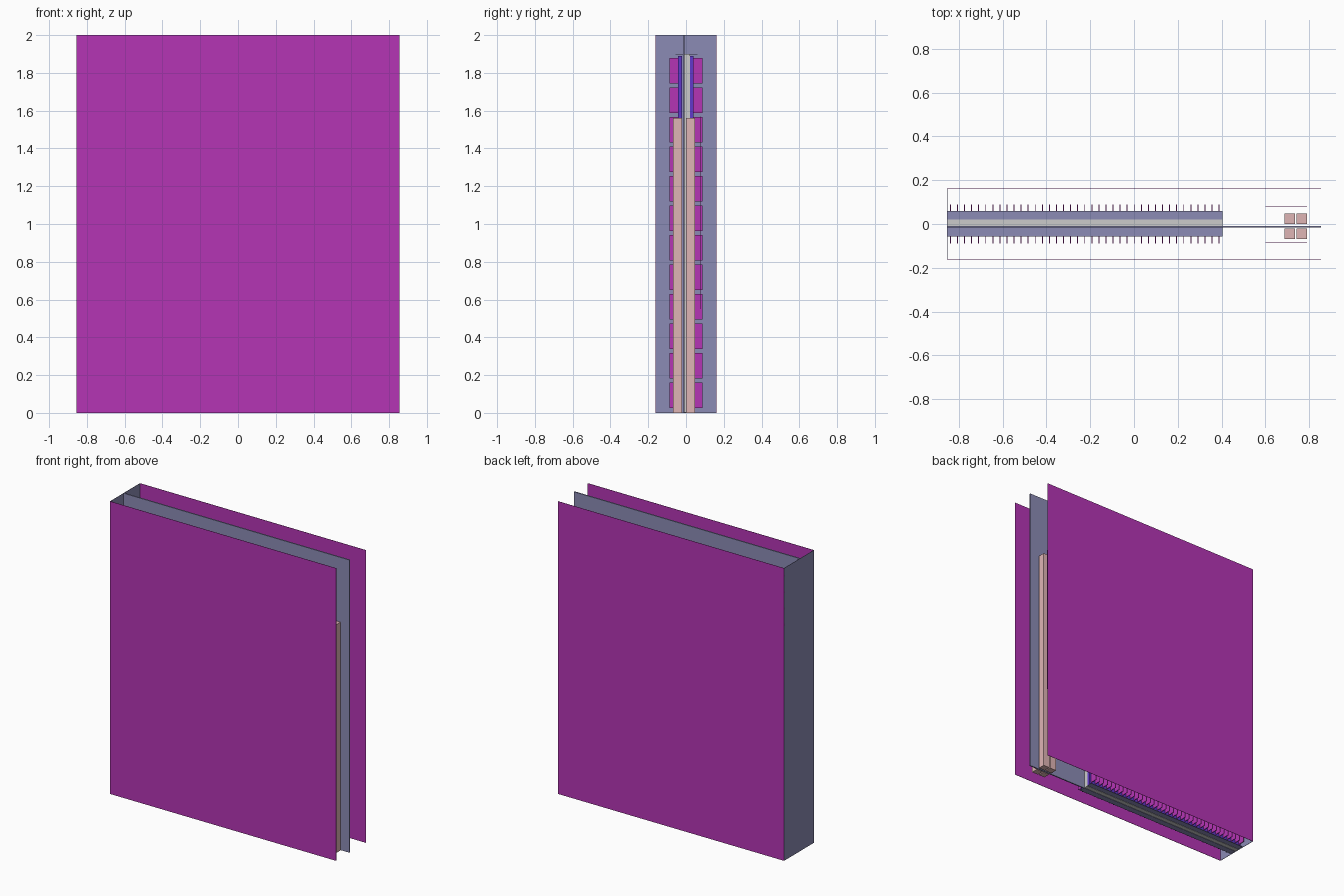
import bpy, bmesh
from mathutils import Matrix, Vector

if "Cube" in bpy.data.objects:
    bpy.data.objects.remove(bpy.data.objects["Cube"])


def material(name, rgb):
    m = bpy.data.materials.new(name)
    m.diffuse_color = (*rgb, 1)
    m.use_nodes = True
    m.node_tree.nodes["Principled BSDF"].inputs["Base Color"].default_value = m.diffuse_color
    return m


MAGENTA = material("magenta", (0.46, 0.036, 0.46))
SLATE = material("slate", (0.26, 0.26, 0.46))
PINK = material("pink", (0.74, 0.46, 0.46))
VIOLET = material("violet", (0.12, 0.04, 0.6))


def boxes(name, extents, mat=None):
    """One object made of boxes, each given as (x0, x1, y0, y1, z0, z1)."""
    bm = bmesh.new()
    for x0, x1, y0, y1, z0, z1 in extents:
        centre = Vector(((x0 + x1) / 2, (y0 + y1) / 2, (z0 + z1) / 2))
        size = Matrix.Diagonal((x1 - x0, y1 - y0, z1 - z0, 1))
        bmesh.ops.create_cube(bm, size=1, matrix=Matrix.Translation(centre) @ size)
    mesh = bpy.data.meshes.new(name)
    bm.to_mesh(mesh)
    bm.free()
    ob = bpy.data.objects.new(name, mesh)
    bpy.context.collection.objects.link(ob)
    if mat:
        mesh.materials.append(mat)
    return ob


X, Y, H = 0.855, 0.162, 2.0      # half length, half depth, height
T = 0.002                        # sheet thickness
X_END = 0.405                    # right end of the card stack

# Outer casing: two side sheets and the closed end
boxes("front_panel", [(-X, X, -Y, -Y + T, 0, H)], MAGENTA)
boxes("back_panel", [(-X, X, Y - T, Y, 0, H)], MAGENTA)
boxes("end_panel", [(-X, -X + T, -Y, Y, 0, H)], SLATE)

# Central board running the full length
boxes("centre_board", [(-X, X, -0.017, -0.009, 0, H)], SLATE)

# Core of the card stack with a backing slab on each side
boxes("stack_core", [(-X + T, X_END, -0.009, 0.02, 0.002, 1.9)])
boxes("backing_slabs", [(-X + T, X_END, -0.042, -0.02, 0.006, 1.89),
                        (-X + T, X_END, 0.02, 0.04, 0.006, 1.89)], VIOLET)

# Thin plates closing the stack at top and bottom
boxes("stack_plates", [(-X + T, X_END, y0, y1, z, z + T)
                       for z in (0.004, 1.897)
                       for y0, y1 in ((-0.056, -0.017), (0.02, 0.06))], SLATE)

# Rows of vertical cards sticking out on both sides
ROWS, CARDS = 12, 39
pitch = (X_END + X) / CARDS
cards = []
for r in range(ROWS):
    z = 0.025 + r * 0.1562
    for c in range(CARDS):
        x = -X + (c + 0.5) * pitch
        for y0, y1 in ((-0.088, -0.04), (0.037, 0.088)):
            cards.append((x - 0.002, x + 0.002, y0, y1, z, z + 0.135))
boxes("cards", cards, MAGENTA)

# Four square posts near the open end
boxes("posts", [(x, x + 0.047, y, y + 0.047, 0, 1.56)
                for x in (0.688, 0.743) for y in (-0.068, 0.0)], PINK)

# Thin cover sheets either side of the posts
boxes("post_covers", [(0.6, 0.79, y, y + T, 0.55, 1.57)
                      for y in (-0.086, 0.077)], MAGENTA)
